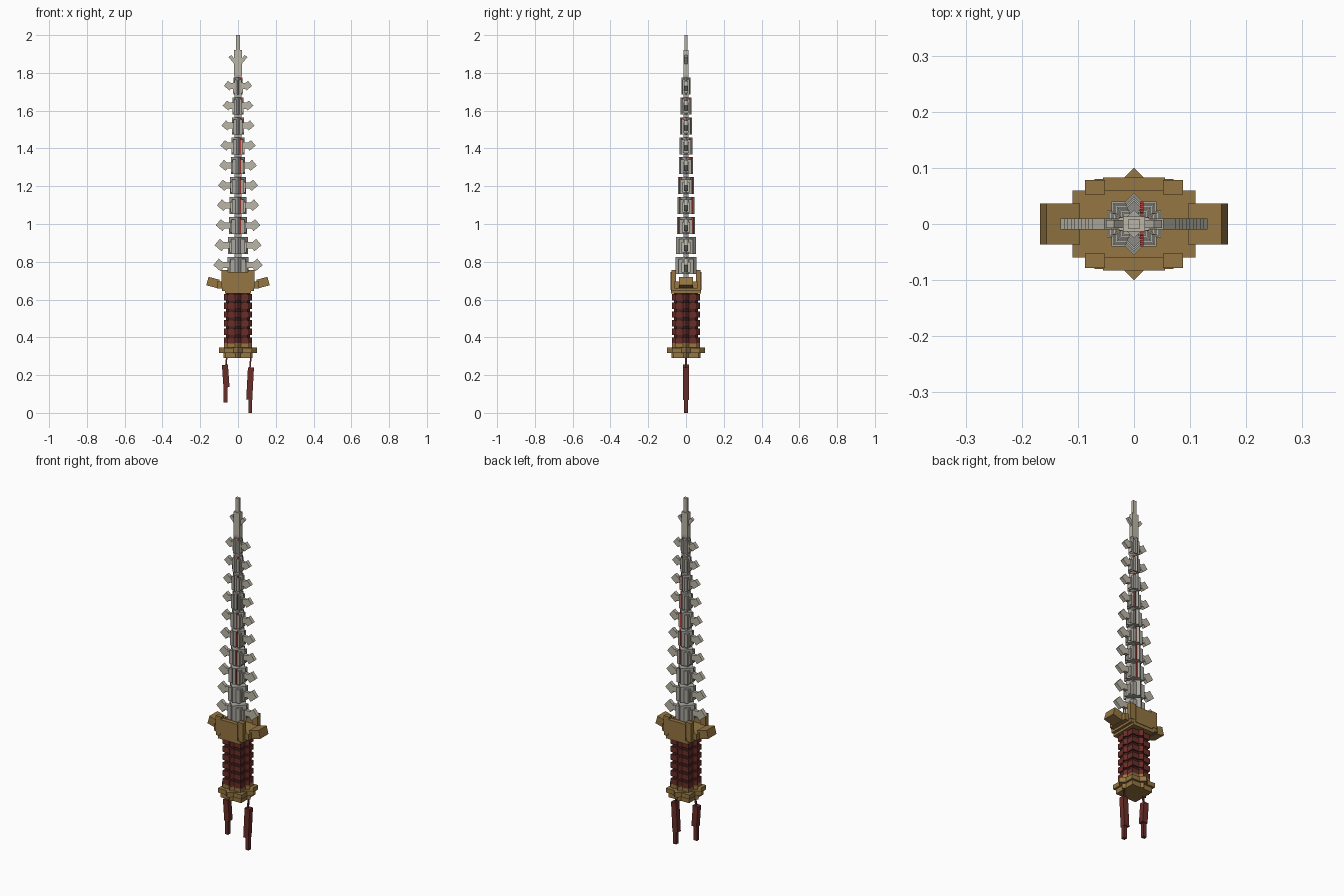
import bpy, bmesh, math
from mathutils import Matrix, Vector

if "Cube" in bpy.data.objects:
    bpy.data.objects.remove(bpy.data.objects["Cube"])


def material(name, rgb):
    m = bpy.data.materials.new(name)
    m.diffuse_color = (*rgb, 1)
    m.use_nodes = True
    m.node_tree.nodes["Principled BSDF"].inputs["Base Color"].default_value = m.diffuse_color
    return m


BONE = material("pale bone", (0.50, 0.47, 0.39))
STEEL = material("grey bone", (0.40, 0.39, 0.35))
GOLD = material("old gold", (0.30, 0.18, 0.055))
WRAP = material("dark red leather", (0.14, 0.027, 0.021))
DARK = material("shadow leather", (0.06, 0.016, 0.014))
RED = material("red core", (0.50, 0.05, 0.04))


def build(name, mat, boxes):
    """Boxes are (centre, size, axis, degrees), joined in one object."""
    bm = bmesh.new()
    for centre, size, axis, deg in boxes:
        bmesh.ops.create_cube(bm, size=1, matrix=Matrix.Translation(centre)
                              @ Matrix.Rotation(math.radians(deg), 4, axis)
                              @ Matrix.Diagonal((*size, 1)))
    me = bpy.data.meshes.new(name)
    bm.to_mesh(me)
    bm.free()
    me.materials.append(mat)
    ob = bpy.data.objects.new(name, me)
    bpy.context.collection.objects.link(ob)
    return ob


def span(x0, x1, y0, y1, z0, z1):
    return (Vector((x0 + x1, y0 + y1, z0 + z1)) / 2,
            (x1 - x0, y1 - y0, z1 - z0), 'Z', 0)


def star(z0, z1, half, point, drop=0.003):
    """Square prism crossed with a second one turned 45 degrees."""
    side = point * math.sqrt(2)
    return [span(-half, half, -half, half, z0, z1 - drop),
            ((0, 0, (z0 + z1) / 2), (side, side, z1 - z0), 'Z', 45)]


# Tassels: cord, bundle and loose end
build("left_tassel", WRAP, [
    ((-0.062, 0, 0.27), (0.008, 0.008, 0.07), 'Y', 5),
    ((-0.065, 0, 0.195), (0.032, 0.03, 0.12), 'Y', -4),
    ((-0.066, 0, 0.10), (0.02, 0.02, 0.09), 'Y', 0)])
build("right_tassel", WRAP, [
    ((0.065, 0, 0.26), (0.008, 0.008, 0.08), 'Y', 5),
    ((0.064, 0, 0.155), (0.032, 0.03, 0.17), 'Y', 3),
    ((0.065, 0, 0.045), (0.02, 0.02, 0.09), 'Y', 0)])

# Pommel
build("pommel", GOLD, star(0.29, 0.32, 0.065, 0.078)
      + star(0.318, 0.346, 0.075, 0.10) + star(0.345, 0.37, 0.058, 0.075))

# Grip: recessed core with wrapped bands
build("grip_core", DARK, star(0.36, 0.64, 0.05, 0.063))
for i in range(6):
    z = 0.366 + i * 0.046
    build("grip_band", WRAP, star(z, z + 0.034, 0.057, 0.073))

# Guard: collar, stepped floor, raised front and back walls, tilted arms
build("guard_collar", GOLD, [span(-0.07, 0.07, -0.08, 0.08, 0.632, 0.65)])
build("guard_floor", GOLD, [
    span(-0.085, 0.085, -0.076, 0.076, 0.645, 0.672),
    span(-0.11, 0.11, -0.06, 0.06, 0.658, 0.695)])
walls = []
for s in (-1, 1):
    walls.append(span(-0.055, 0.055, *sorted((s * 0.06, s * 0.083)), 0.65, 0.745))
    for t in (-1, 1):
        walls.append(span(*sorted((t * 0.052, t * 0.087)),
                          *sorted((s * 0.053, s * 0.078)), 0.665, 0.757))
build("guard_walls", GOLD, walls)
build("guard_arms", GOLD, [((s * 0.132, 0, 0.69), (0.062, 0.073, 0.046), 'Y', -15 * s)
                           for s in (-1, 1)])

# Blade: stacked vertebrae, each with a pair of hooked barbs
build("blade_core", STEEL, [span(-0.018, 0.018, -0.013, 0.013, 0.69, 1.79)])
for i in range(10):
    t = i / 9
    z = 0.73 + 0.1055 * i
    point = 0.055 - 0.03 * t
    half = 0.040 - 0.021 * t
    build("vertebra", STEEL, star(z + 0.006, z + 0.096, half, point, 0.012))
    # Pale side block the barbs grow from
    build("vertebra_sides", BONE, [
        span(-half - 0.008, half + 0.008, -half * 0.6, half * 0.6, z + 0.014, z + 0.07)])
    reach = 0.131 - 0.056 * t
    size = 0.050 - 0.012 * t
    barbs = []
    for s in (-1, 1):
        head = reach - size * 0.68
        barbs.append(((s * head / 2, 0, z + 0.052), (head, 0.018, 0.032), 'Z', 0))
        barbs.append(((s * head, 0, z + 0.053), (size, 0.02, size * 0.9), 'Y', -40 * s))
    build("barbs", BONE, barbs)
    # Red marrow line beside the ridge
    if i > 1:
        x = 0.014
        y = point - x + 0.006
        build("red_line", RED, [span(x - 0.003, x + 0.003, -y, y, z + 0.008, z + 0.094)])

# Tip with two small swept barbs
build("tip", BONE, [span(-0.02, 0.02, -0.013, 0.013, 1.785, 1.92),
                    span(-0.011, 0.011, -0.008, 0.008, 1.91, 2.0)])
build("tip_barbs", BONE, [((s * 0.025, 0, 1.868), (0.018, 0.014, 0.055), 'Y', 40 * s)
                          for s in (-1, 1)])
